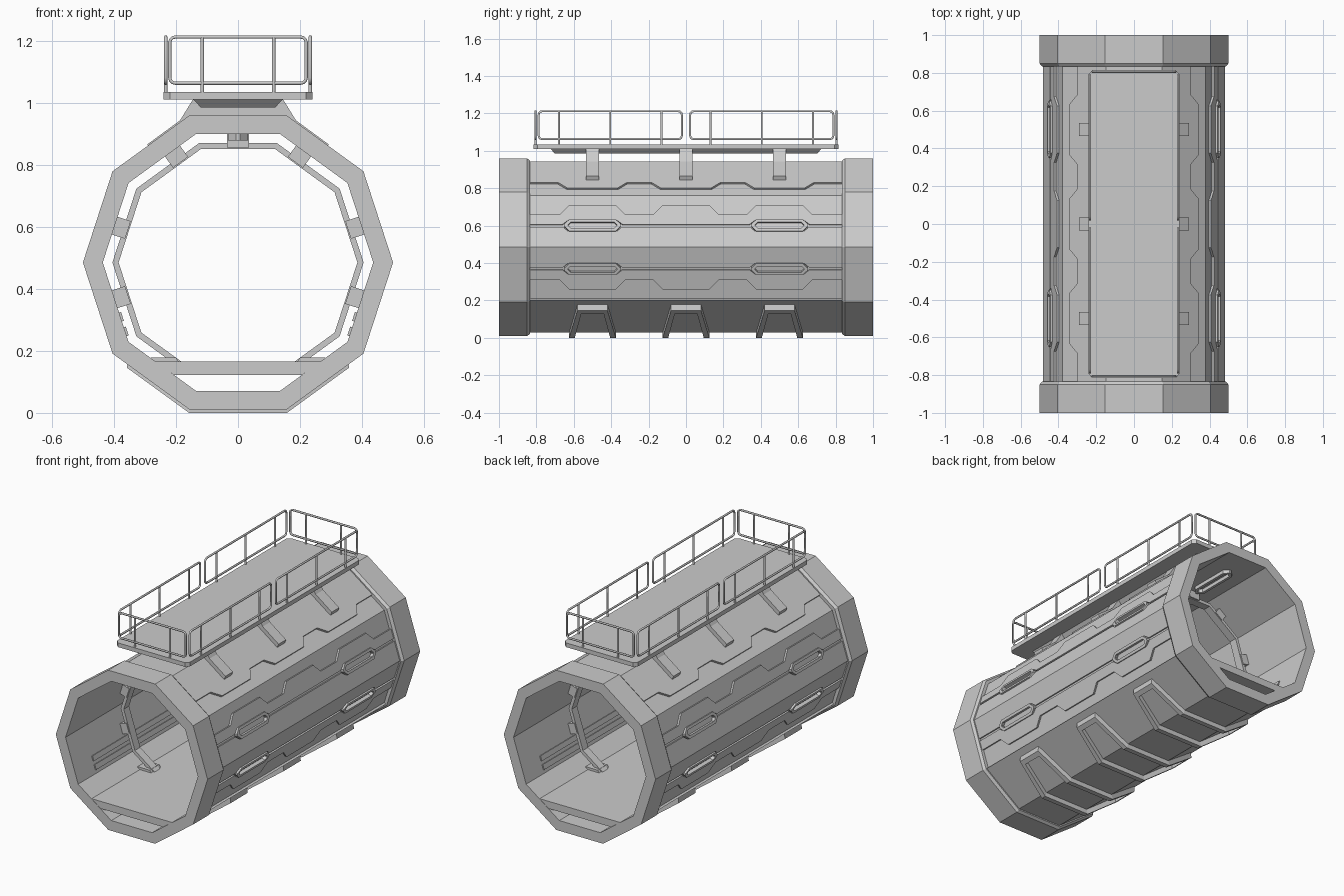
import bpy
import bmesh
from math import sin, cos, tan, radians
from mathutils import Vector

if "Cube" in bpy.data.objects:
    bpy.data.objects.remove(bpy.data.objects["Cube"], do_unlink=True)

grey = bpy.data.materials.new("plain_grey")
grey.use_nodes = True
grey.diffuse_color = (0.6, 0.6, 0.6, 1)
grey.node_tree.nodes["Principled BSDF"].inputs["Base Color"].default_value = grey.diffuse_color

MID = 0.485            # height of the tube axis
HALF = tan(radians(18))
BAYS = (-0.5, 0, 0.5)
SKIN, PANEL = 0.445, 0.457   # face distances of the shell and its panels


def add_object(name, mesh):
    mesh.materials.clear()
    mesh.materials.append(grey)
    ob = bpy.data.objects.new(name, mesh)
    bpy.context.collection.objects.link(ob)
    return ob


def loft(name, loops, wrap=False):
    """Skin equal-length loops; cap the ends or wrap round to the first."""
    bm = bmesh.new()
    rows = [[bm.verts.new(p) for p in loop] for loop in loops]
    n = len(rows[0])
    pairs = list(zip(rows, rows[1:]))
    if wrap:
        pairs.append((rows[-1], rows[0]))
    else:
        bm.faces.new(rows[0])
        bm.faces.new(rows[-1])
    for a, b in pairs:
        for i in range(n):
            j = (i + 1) % n
            bm.faces.new((a[i], a[j], b[j], b[i]))
    bmesh.ops.recalc_face_normals(bm, faces=bm.faces)
    mesh = bpy.data.meshes.new(name)
    bm.to_mesh(mesh)
    bm.free()
    return add_object(name, mesh)


def polar(r, deg):
    return r * cos(radians(deg)), MID + r * sin(radians(deg))


def decagon_tube(name, profile):
    loops = []
    for r, y in profile:
        pts = [polar(r, 36 * k) for k in range(10)]
        loops.append([(x, y, z) for x, z in pts])
    return loft(name, loops, wrap=True)


def on_face(deg, side, pts, w, lean=0):
    """Place (y, u) points on a tube face; u beyond 0.14 means a mitred corner."""
    c, s = cos(radians(deg)), sin(radians(deg))
    out = []
    for y, u in pts:
        u = (w * HALF if u > 0 else -w * HALF) if abs(u) >= 0.14 else u - lean
        out.append((side * (c * w - s * u), y, MID + s * w + c * u))
    return out


def slab(name, deg, side, pts, w0, w1, lean=0):
    return loft(name, [on_face(deg, side, pts, w0), on_face(deg, side, pts, w1, lean)])


def box_pts(y, hy, u0, u1):
    return [(y - hy, u0), (y + hy, u0), (y + hy, u1), (y - hy, u1)]


def stepped(base, bump, centres, wide, narrow):
    """Edge line along the tube with trapezoid steps at the given centres."""
    pts = [(-0.835, base)]
    for c in centres:
        pts += [(c - wide, base), (c - narrow, bump), (c + narrow, bump), (c + wide, base)]
    return pts + [(0.835, base)]


def capsule(y, u, hy, hu):
    k = hu * 0.8
    return [(y - hy, u - hu + k), (y - hy + k, u - hu), (y + hy - k, u - hu), (y + hy, u - hu + k),
            (y + hy, u + hu - k), (y + hy - k, u + hu), (y - hy + k, u + hu), (y - hy, u + hu - k)]


def slot_frame(name, deg, side, y, u, w0, w1):
    big, small = capsule(y, u, 0.15, 0.033), capsule(y, u, 0.13, 0.017)
    loft(name, [on_face(deg, side, p, w) for p, w in
                ((big, w0), (big, w1), (small, w1), (small, w0))], wrap=True)


def flip(pts):
    return [(y, -u) for y, u in pts]


# Tube shell, end collars and floor
decagon_tube("tube_shell", [(0.468, -0.84), (0.468, 0.84), (0.436, 0.84), (0.436, -0.84)])
for end, s in (("front", -1), ("back", 1)):
    decagon_tube(end + "_collar", [(0.5, s), (0.5, s * 0.85), (0.488, s * 0.835),
                                   (0.436, s * 0.835), (0.436, s)])
floor = [(-0.205, 0.122), (0.205, 0.122), (0.268, 0.165), (-0.268, 0.165)]
loft("floor", [[(x, y, z) for x, z in floor] for y in (-0.998, 0.998)])

# Raised wall panels on both sides, with the grooves and stepped edges between them
slots = (-0.5, 0.5)
notch_up = stepped(-0.02, 0.004, slots, 0.16, 0.13)
notch_down = stepped(-0.034, -0.058, slots, 0.16, 0.13)
shoulder = stepped(0.036, 0.089, BAYS, 0.175, 0.125)
brow = stepped(-0.039, -0.09, BAYS, 0.185, 0.135)
edge = [(0.835, 0.15), (-0.835, 0.15)]
upper = notch_up + shoulder[::-1]
middle = notch_down + flip(edge)
full = box_pts(0, 0.835, -0.15, 0.15)
for side, label in ((1, "left"), (-1, "right")):
    slab("roof_panel_" + label, 54, side, brow + edge, 0.44, PANEL)
    slab("upper_panel_" + label, 18, side, upper, 0.44, PANEL)
    slab("upper_middle_panel_" + label, 18, side, middle, 0.44, PANEL)
    slab("lower_panel_" + label, -18, side, flip(upper), 0.44, PANEL)
    slab("lower_middle_panel_" + label, -18, side, flip(middle), 0.44, PANEL)
    slab("under_panel_" + label, -54, side, full, 0.44, PANEL)
    for y in slots:
        slot_frame("upper_slot_" + label, 18, side, y, -0.027, 0.44, 0.466)
        slot_frame("lower_slot_" + label, -18, side, y, 0.027, 0.44, 0.466)
    # Low strips along the inside walls
    for u in (-0.1, -0.05):
        slab("inner_strip_" + label, -18, side, box_pts(0, 0.83, u - 0.015, u + 0.015), 0.408, 0.42)
    # Clamp frames that the tube rests on
    for y in BAYS:
        clamp = [(-0.125, -0.15), (-0.08, 0.11), (0.08, 0.11), (0.125, -0.15),
                 (0.095, -0.15), (0.06, 0.08), (-0.06, 0.08), (-0.095, -0.15)]
        slab("clamp_" + label, -54, side, [(y + a, u) for a, u in clamp], 0.45, MID, 0.02)
slab("top_panel", 90, 1, full, 0.44, PANEL)
slab("bottom_panel", -90, 1, full, 0.44, PANEL)
for y in BAYS:
    for d in (-0.11, 0.11):
        slab("clamp_base_bar", -90, 1, box_pts(y + d, 0.015, -0.15, 0.15), 0.45, MID)

# Interior arches standing on the floor, held off the wall by blocks
angles = range(-36, 217, 36)
arch = [(0.215, 0.165)] + [polar(0.405, a) for a in angles] + [(-0.215, 0.165), (-0.182, 0.165)]
arch += [polar(0.385, a) for a in reversed(angles)] + [(0.182, 0.165)]
for y in BAYS:
    loft("arch", [[(x, y + d, z) for x, z in arch] for d in (-0.025, 0.025)])
    slab("arch_block_top", 90, 1, box_pts(y, 0.035, -0.035, 0.035), 0.37, 0.42)
    for side in (1, -1):
        for deg, u in ((54, 0.04), (18, -0.01), (-18, 0.01)):
            slab("arch_block", deg, side, box_pts(y, 0.03, u - 0.03, u + 0.03), 0.37, 0.42)
        foot = [(0.19, 0.163), (0.28, 0.163), (0.28, 0.179), (0.2, 0.179)]
        loft("arch_foot", [[(side * x, y + d, z) for x, z in foot] for d in (-0.045, 0.045)])
for y in (-0.7, 0.7):
    slot_frame("ceiling_frame", 90, 1, y, 0, 0.393, 0.42)

# Deck, its keel beam and saddle brackets
deck = [(0.24, 0.795), (0.22, 0.815), (-0.22, 0.815), (-0.24, 0.795),
        (-0.24, -0.795), (-0.22, -0.815), (0.22, -0.815), (0.24, -0.795)]
loft("deck", [[(x, y, z) for x, y in deck] for z in (1.01, 1.035)])
loft("keel_beam", [[(a * x, b * y, z) for a, b in ((1, 1), (-1, 1), (-1, -1), (1, -1))]
                   for x, y, z in ((0.12, 0.7, 0.985), (0.145, 0.725, 1.011))])
saddle = [(0.145, 1.011), (0.187, 0.943), (0.292, 0.866), (0.28, 0.837), (0.14, 0.925)]
saddle += [(-x, z) for x, z in reversed(saddle)]
for y in BAYS:
    loft("saddle_bracket", [[(x, y + d, z) for x, z in saddle] for d in (-0.035, 0.035)])


def railing(name, origin, along, length, posts):
    """Rounded tube frame with posts down to the deck."""
    curve = bpy.data.curves.new(name, "CURVE")
    curve.dimensions = "3D"
    curve.bevel_depth = 0.006
    curve.bevel_resolution = 1
    curve.use_fill_caps = True
    h, r = length / 2, 0.018
    corners = ((h - r, 1.212 - r, 0), (r - h, 1.212 - r, 90),
               (r - h, 1.063 + r, 180), (h - r, 1.063 + r, 270))
    frame = [(a + r * cos(radians(t + d)), z + r * sin(radians(t + d)))
             for a, z, t in corners for d in (0, 30, 60, 90)]
    for path, closed in [(frame, True)] + [([(p, 1.03), (p, 1.212)], False) for p in posts]:
        spline = curve.splines.new("POLY")
        spline.points.add(len(path) - 1)
        spline.use_cyclic_u = closed
        for point, (a, z) in zip(spline.points, path):
            point.co = (*(Vector(origin) + Vector(along) * a + Vector((0, 0, z))), 1)
    temp = bpy.data.objects.new(name + "_path", curve)
    bpy.context.collection.objects.link(temp)
    graph = bpy.context.evaluated_depsgraph_get()
    mesh = bpy.data.meshes.new_from_object(temp.evaluated_get(graph))
    bpy.data.objects.remove(temp, do_unlink=True)
    for poly in mesh.polygons:
        poly.use_smooth = True
    add_object(name, mesh)


# Guard rails round the deck
for s in (-1, 1):
    railing("end_rail", (0, s * 0.805, 0), (1, 0, 0), 0.44, (-0.115, 0.115))
    for e in (-1, 1):
        railing("side_rail", (s * 0.233, e * 0.405, 0), (0, 1, 0), 0.765, (-0.275, 0, 0.275))
